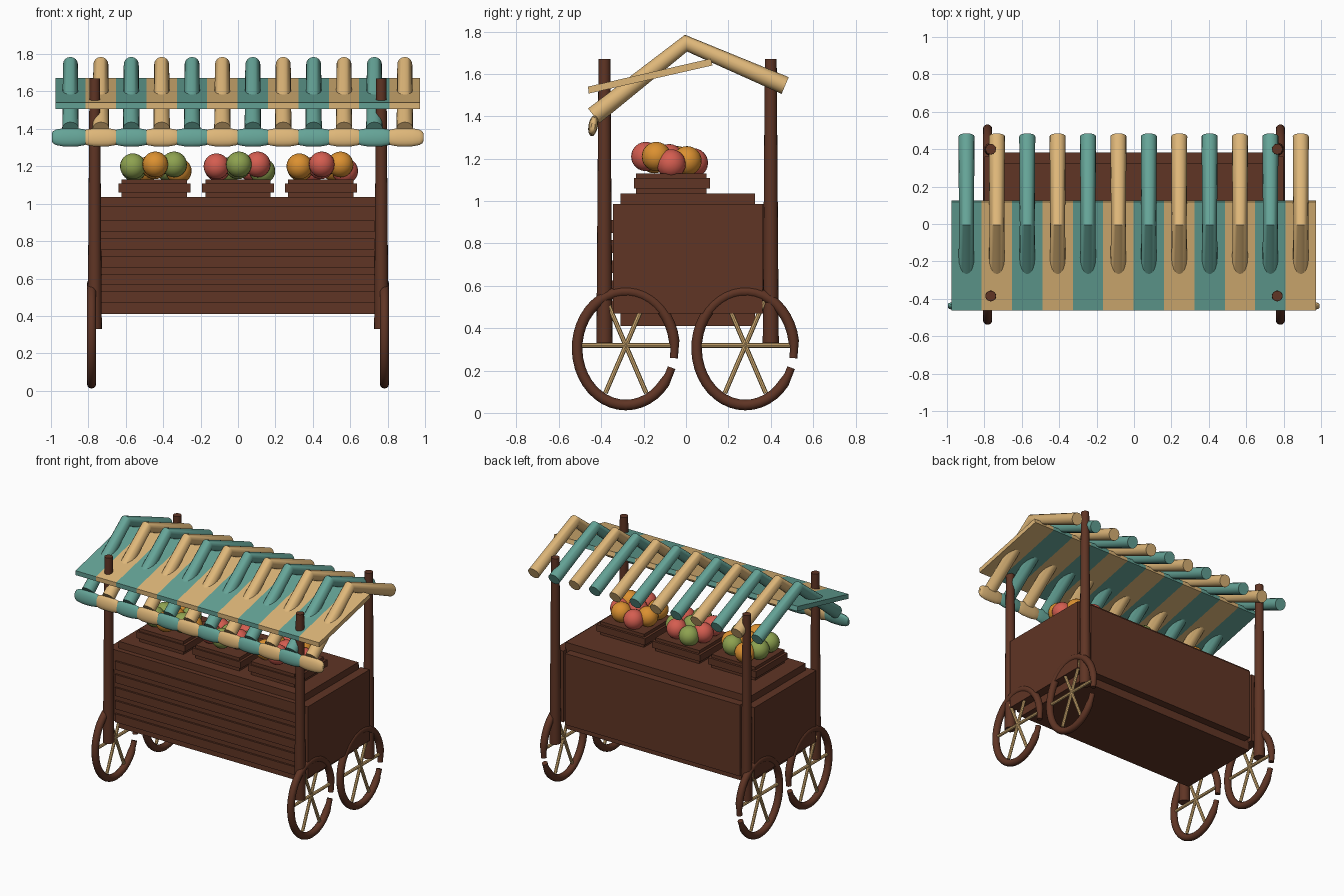
import bpy, bmesh
from math import sin, cos, pi, radians
from mathutils import Vector

cube = bpy.data.objects.get("Cube")
if cube:
    bpy.data.objects.remove(cube, do_unlink=True)


def material(name, rgb):
    m = bpy.data.materials.new(name)
    m.use_nodes = True
    m.diffuse_color = (*rgb, 1)
    m.node_tree.nodes["Principled BSDF"].inputs["Base Color"].default_value = (*rgb, 1)
    return m


wood = material("dark wood", (0.115, 0.035, 0.018))
teal = material("teal cloth", (0.13, 0.37, 0.31))
tan = material("tan cloth", (0.73, 0.47, 0.19))
red = material("red fruit", (0.66, 0.11, 0.08))
orange = material("orange fruit", (0.71, 0.28, 0.03))
green = material("green fruit", (0.27, 0.36, 0.08))


def finish(name, bm, mat, smooth=False):
    bmesh.ops.recalc_face_normals(bm, faces=bm.faces)
    me = bpy.data.meshes.new(name)
    bm.to_mesh(me)
    bm.free()
    me.materials.append(mat)
    ob = bpy.data.objects.new(name, me)
    bpy.context.collection.objects.link(ob)
    if smooth:
        bpy.ops.object.select_all(action="DESELECT")
        ob.select_set(True)
        bpy.context.view_layer.objects.active = ob
        bpy.ops.object.shade_smooth_by_angle(angle=radians(40))
    return ob


def box(name, x, y, z, mat=wood):
    """Box spanning the (low, high) pairs x, y and z."""
    bm = bmesh.new()
    bmesh.ops.create_cube(bm, size=1)
    for v in bm.verts:
        v.co = [lo + (c + 0.5) * (hi - lo) for c, (lo, hi) in zip(v.co, (x, y, z))]
    return finish(name, bm, mat)


def tube(name, points, radii, mat, sides=16, flat=1):
    """Capped tube along points with one radius per point."""
    pts = [Vector(p) for p in points]
    bm = bmesh.new()
    rings = []
    for i, (p, r) in enumerate(zip(pts, radii)):
        t = Vector()
        if i > 0:
            t += (p - pts[i - 1]).normalized()
        if i < len(pts) - 1:
            t += (pts[i + 1] - p).normalized()
        t.normalize()
        ref = Vector((0, 0, 1)) if abs(t.x) > 0.9 else Vector((1, 0, 0))
        u = t.cross(ref).normalized()
        v = t.cross(u)
        angles = [2 * pi * k / sides for k in range(sides)]
        rings.append([bm.verts.new(p + r * (flat * cos(a) * u + sin(a) * v)) for a in angles])
    for a, b in zip(rings, rings[1:]):
        for k in range(sides):
            n = (k + 1) % sides
            bm.faces.new((a[k], a[n], b[n], b[k]))
    bm.faces.new(rings[0])
    bm.faces.new(rings[-1])
    return finish(name, bm, mat, True)


# Cart body with panels and front slats
box("cart_body", (-0.74, 0.735), (-0.31, 0.325), (0.41, 1.035))
box("front_panel", (-0.735, 0.73), (-0.345, -0.3), (0.47, 0.985))
box("back_panel", (-0.7, 0.7), (0.32, 0.383), (0.47, 0.985))
for i in range(5):
    z = 0.5 + 0.095 * i
    box("front_slat", (-0.735, 0.73), (-0.358, -0.34), (z - 0.03, z + 0.03))

for side, label in ((-1, "right"), (1, "left")):
    box(label + "_panel", sorted((side * 0.73, side * 0.8)), (-0.345, 0.36), (0.47, 0.985))

    # Corner posts
    for y in (-0.385, 0.4):
        x = side * 0.766
        tube(label + "_post", [(x, y, 0.33), (x, y, 1.67)], (0.038, 0.028), wood)

    # Wheels with an overlapping bent rim and six spokes
    for y in (-0.284, 0.28):
        x, zc, steps = side * 0.783, 0.305, 40
        rim, radii = [], []
        for k in range(steps + 1):
            a = radians(-10 + 350 * k / steps)
            rim.append((x, y + 0.23 * cos(a), zc + 0.268 * sin(a)))
            radii.append(0.025 if 1 < k < steps - 1 else 0.019)
        tube(label + "_wheel_rim", rim, radii, wood, 12)
        for a in (0, 64, 116):
            dy, dz = 0.22 * cos(radians(a)), 0.25 * sin(radians(a))
            tube(label + "_wheel_spoke", [(x, y - dy, 0.318 - dz), (x, y + dy, 0.318 + dz)],
                 (0.011, 0.011), tan, 8)

# Awning: striped sloping board, bent poles and a scalloped front edge
PITCH = 0.1625
for i in range(12):
    mat = (teal, tan)[i % 2]
    x0 = -0.977 + PITCH * i
    xc = x0 + PITCH / 2

    bm = bmesh.new()
    profile = [(-0.46, 1.507), (0.125, 1.64), (0.117, 1.672), (-0.462, 1.54)]
    ends = [[bm.verts.new((x, y, z)) for y, z in profile] for x in (x0, x0 + PITCH)]
    for k in range(4):
        n = (k + 1) % 4
        bm.faces.new((ends[0][k], ends[0][n], ends[1][n], ends[1][k]))
    bm.faces.new(ends[0])
    bm.faces.new(ends[1])
    finish("awning_stripe", bm, mat)

    tube("awning_pole", [(xc, -0.435, 1.402), (xc, 0, 1.745), (xc, 0.468, 1.545)],
         (0.044, 0.04, 0.043), mat)

    half = [(0.1, 0.02), (0.094, 0.032), (0.078, 0.042), (0.04, 0.049)]
    shape = [(-x, r) for x, r in half] + [(0, 0.05)] + half[::-1]
    scallop = tube("awning_scallop", [(x, 0, 0) for x, r in shape], [r for x, r in shape],
                   mat, 16, 0.45)
    scallop.location = (xc, -0.438, 1.355)
    scallop.rotation_euler.x = radians(-10)

# Crates of fruit on the counter
SPOTS = [(-0.115, -0.15, 1.2), (0.005, -0.19, 1.21), (0.105, -0.14, 1.21), (0.13, -0.07, 1.175),
         (0.07, 0.005, 1.19), (-0.05, 0.035, 1.18), (-0.11, -0.04, 1.19), (0, -0.08, 1.2)]
for xc, colours in ((-0.447, (green, orange)), (0, (red, green)), (0.443, (orange, red))):
    box("crate", (xc - 0.175, xc + 0.175), (-0.235, 0.097), (1.03, 1.13))
    box("crate_band", (xc - 0.193, xc + 0.193), (-0.245, 0.113), (1.06, 1.108))
    for i, (dx, y, z) in enumerate(SPOTS):
        bm = bmesh.new()
        bmesh.ops.create_uvsphere(bm, u_segments=20, v_segments=12, radius=0.069)
        bmesh.ops.translate(bm, verts=bm.verts, vec=(xc + dx, y, z))
        finish("fruit", bm, colours[i % 2], True)
